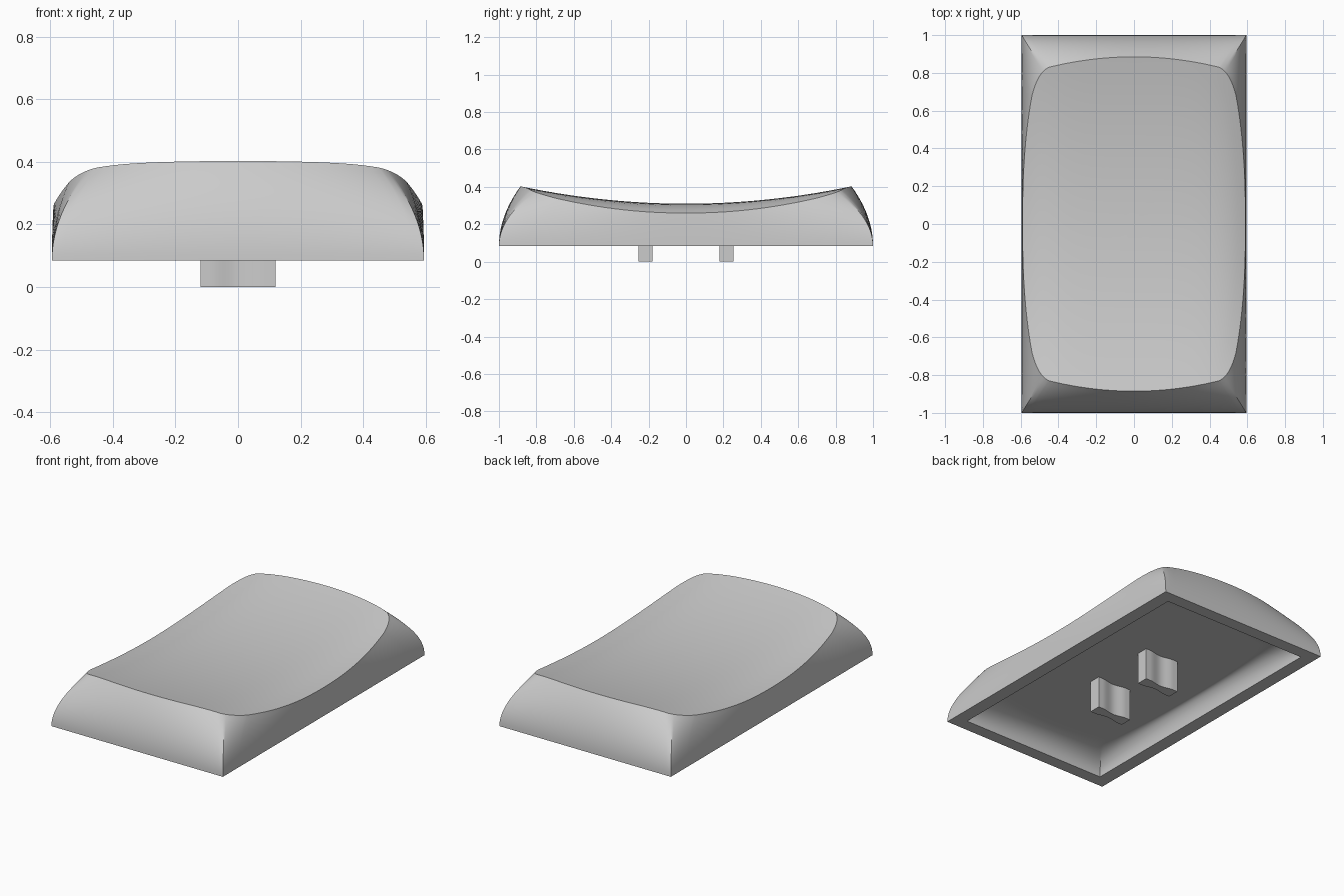
import bpy, bmesh, math

cube = bpy.data.objects.get("Cube")
if cube:
    bpy.data.objects.remove(cube)

BASE_Z = 0.085
CEILING_Z = 0.203
grey = bpy.data.materials.new("light_grey_plastic")
grey.use_nodes = True
grey.diffuse_color = (0.6, 0.6, 0.6, 1)
grey.node_tree.nodes["Principled BSDF"].inputs["Base Color"].default_value = (0.6, 0.6, 0.6, 1)


def finish(bm, name):
    bmesh.ops.recalc_face_normals(bm, faces=bm.faces)
    mesh = bpy.data.meshes.new(name)
    bm.to_mesh(mesh)
    bm.free()
    mesh.materials.append(grey)
    obj = bpy.data.objects.new(name, mesh)
    bpy.context.collection.objects.link(obj)
    bpy.ops.object.select_all(action="DESELECT")
    obj.select_set(True)
    bpy.context.view_layer.objects.active = obj
    bpy.ops.object.shade_smooth_by_angle(angle=math.radians(32))


def dish(x, y):
    """Height of the top: scooped lengthwise, falling away at the long sides."""
    return 0.31 + 0.093 * (y / 0.885) ** 2 - 0.05 * abs(x / 0.59) ** 6


def ceiling(x, y):
    return CEILING_Z


def rim_quarter():
    """Plan of the top rim from the back middle to the left middle."""
    n = 16
    back = [(0.45 * i / n, 0.885 - 0.055 * (i / n) ** 2) for i in range(n)]
    corner = []
    for i in range(n + 1):
        t = i / n
        a, b, c = (1 - t) ** 2, 2 * t * (1 - t), t * t
        corner.append((a * 0.45 + b * 0.508 + c * 0.54,
                       a * 0.83 + b * 0.805 + c * 0.68))
    side = [(0.59 - 0.05 * (1 - i / n) ** 2.5, 0.68 * (1 - i / n))
            for i in range(1, n + 1)]
    return back + corner + side, n + n // 4


def base_quarter(rim, k, half_x, half_y):
    """Rectangle points matching the rim points; k is the corner."""
    cx, cy = rim[k]
    return [(half_x * x / cx, half_y) if i <= k else (half_x, half_y * y / cy)
            for i, (x, y) in enumerate(rim)]


def mirror_quarter(q):
    right = [(x, -y) for x, y in reversed(q[:-1])]
    half = q + right
    return half + [(-x, y) for x, y in reversed(half[1:-1])]


def add_dome(bm, half_x, half_y, sx, sy, height, profile, steps=14):
    """Wall from a rectangle up to the rim, then the surface inside the rim.

    Returns the bottom ring of vertices."""
    quarter, k = rim_quarter()
    base = mirror_quarter(base_quarter(quarter, k, half_x, half_y))
    rim = [(x * sx, y * sy) for x, y in mirror_quarter(quarter)]
    rings = []
    for s in range(steps + 1):
        inward, up = profile(s / steps)
        rings.append([(bx + (rx - bx) * inward, by + (ry - by) * inward,
                       BASE_Z + (height(rx, ry) - BASE_Z) * up)
                      for (bx, by), (rx, ry) in zip(base, rim)])
    for s in range(steps - 1, 0, -1):
        f = s / steps
        rings.append([(x * f, y * f, height(x * f, y * f)) for x, y in rim])
    rows = [[bm.verts.new(p) for p in ring] for ring in rings]
    centre = bm.verts.new((0, 0, height(0, 0)))
    count = len(base)
    for i in range(count):
        j = (i + 1) % count
        for a, b in zip(rows, rows[1:]):
            bm.faces.new((a[i], a[j], b[j], b[i]))
        bm.faces.new((rows[-1][i], rows[-1][j], centre))
    return rows[0]


# Shell: outer dome, hollow underside and the flat lip joining them
bm = bmesh.new()
outer = add_dome(bm, 0.595, 1.0, 1, 1, dish, lambda t: (t * t, t))
inner = add_dome(
    bm, 0.51, 0.92, 0.76, 0.88, ceiling,
    lambda t: (1 - math.cos(t * math.pi / 2), math.sin(t * math.pi / 2)))
for i in range(len(outer)):
    j = (i + 1) % len(outer)
    bm.faces.new((outer[i], outer[j], inner[j], inner[i]))
finish(bm, "cap_shell")


# Mounting prongs: short posts pinched in the middle
def prong(name, y):
    xs = [-0.12] + [-0.09 + 0.18 * i / 16 for i in range(17)] + [0.12]

    def half(x):
        pinch = 0.5 + 0.5 * math.cos(math.pi * min(1, abs(x) / 0.09))
        return 0.0375 - 0.014 * pinch

    outline = [(x, y + half(x)) for x in xs] + [(x, y - half(x)) for x in reversed(xs)]
    bm = bmesh.new()
    face = bm.faces.new([bm.verts.new((x, yy, 0)) for x, yy in outline])
    top = bmesh.ops.extrude_face_region(bm, geom=[face])["geom"]
    bmesh.ops.translate(bm, vec=(0, 0, CEILING_Z + 0.005),
                        verts=[v for v in top if isinstance(v, bmesh.types.BMVert)])
    finish(bm, name)


prong("front_prong", -0.217)
prong("back_prong", 0.217)
